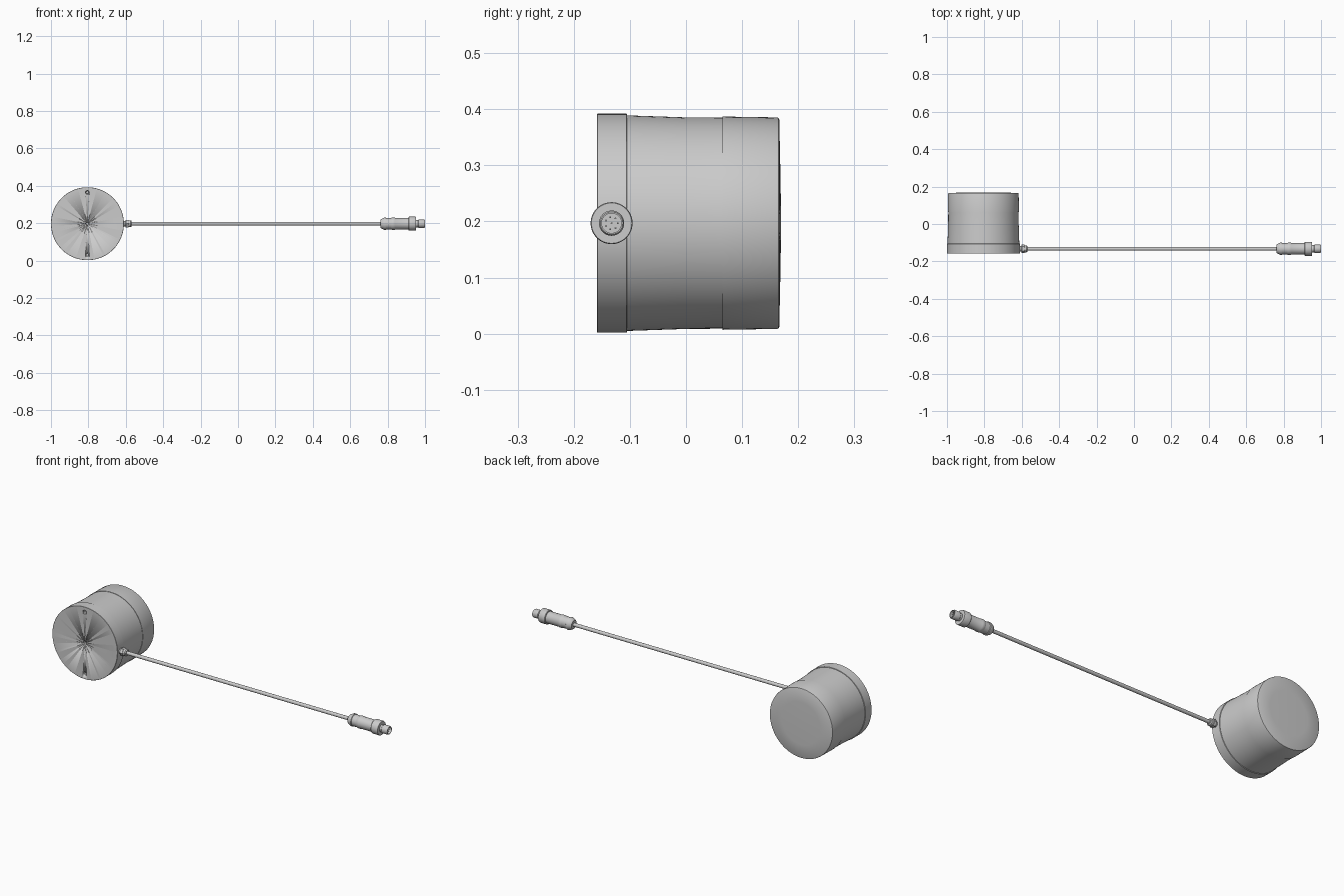
import bpy, bmesh, math
from math import radians
from mathutils import Vector

if "Cube" in bpy.data.objects:
    bpy.data.objects.remove(bpy.data.objects["Cube"])

CX, CZ = -0.805, 0.197      # drum axis (runs along y)
LY = -0.1326                # lead axis (runs along x)


def lathe(name, profile, origin, axis, segs=64):
    """Revolve (radius, position) points about the x or y axis through origin."""
    bm = bmesh.new()
    rings = []
    for r, p in profile:
        ring = []
        for i in range(1 if r == 0 else segs):
            a = 2 * math.pi * i / segs
            u, v = r * math.cos(a), r * math.sin(a)
            off = Vector((u, p, v)) if axis == 'Y' else Vector((p, u, v))
            ring.append(bm.verts.new(off + Vector(origin)))
        rings.append(ring)
    for a, b in zip(rings, rings[1:]):
        for i in range(segs):
            j = (i + 1) % segs
            quad = [a[i % len(a)], a[j % len(a)], b[j % len(b)], b[i % len(b)]]
            bm.faces.new(list(dict.fromkeys(quad)))
    bmesh.ops.recalc_face_normals(bm, faces=bm.faces)
    mesh = bpy.data.meshes.new(name)
    bm.to_mesh(mesh)
    bm.free()
    obj = bpy.data.objects.new(name, mesh)
    bpy.context.collection.objects.link(obj)
    bpy.ops.object.select_all(action='DESELECT')
    obj.select_set(True)
    bpy.context.view_layer.objects.active = obj
    bpy.ops.object.shade_smooth_by_angle(angle=radians(30))
    return obj


drum = (CX, 0, CZ)
lead = (0, LY, CZ)

# Mounting base with a centre hole and two screw holes
base = lathe("mounting_base", [(0, -0.159), (0.194, -0.159), (0.195, -0.158),
             (0.195, -0.106), (0.194, -0.105), (0, -0.105)], drum, 'Y', 96)
for i, dz in enumerate((-0.167, 0, 0.167)):
    cutter = lathe(f"hole_cutter_{i}", [(0, -0.17), (0.0105, -0.17), (0.0105, -0.152),
                   (0.007, -0.149), (0.007, -0.125), (0, -0.125)],
                   (CX, 0, CZ + dz + 0.0003), 'Y', 24)
    cutter.hide_render = True
    cutter.hide_set(True)
    cut = base.modifiers.new("hole", 'BOOLEAN')
    cut.operation = 'DIFFERENCE'
    cut.solver = 'EXACT'
    cut.object = cutter

# Tapered housing and slightly domed end cap
lathe("housing", [(0, -0.106), (0.192, -0.106), (0.192, -0.102), (0.1885, 0.0),
      (0.188, 0.067), (0, 0.067)], drum, 'Y', 96)
lathe("end_cap", [(0, 0.065), (0.190, 0.065), (0.1885, 0.162), (0.1875, 0.165),
      (0.185, 0.1662), (0.115, 0.1678), (0.045, 0.169), (0, 0.169)], drum, 'Y', 96)

# Cable gland: neck, hex nut and dome nut
lathe("gland_neck", [(0, -0.64), (0.014, -0.64), (0.014, -0.595), (0, -0.595)],
      lead, 'X', 32)
lathe("gland_hex_nut", [(0, -0.602), (0.020, -0.602), (0.022, -0.600),
      (0.022, -0.586), (0.020, -0.584), (0, -0.584)], lead, 'X', 6)
lathe("gland_dome_nut", [(0, -0.586), (0.0185, -0.586), (0.0185, -0.574),
      (0.015, -0.569), (0, -0.569)], lead, 'X', 32)

# Cable
lathe("cable", [(0, -0.60), (0.0095, -0.60), (0.0095, 0.80), (0, 0.80)], lead, 'X', 24)

# Plug: clamp nut, waisted grip, coupling ring
lathe("plug_clamp_nut", [(0, 0.763), (0.022, 0.763), (0.025, 0.766), (0.033, 0.782),
      (0.033, 0.790), (0.030, 0.792), (0.030, 0.82), (0, 0.82)], lead, 'X', 48)
lathe("plug_grip", [(0, 0.815), (0.028, 0.815), (0.0325, 0.823), (0.0325, 0.838),
      (0.031, 0.841), (0.031, 0.916), (0, 0.916)], lead, 'X', 48)
lathe("plug_coupling_ring", [(0, 0.912), (0.036, 0.912), (0.0374, 0.914),
      (0.0374, 0.950), (0.036, 0.953), (0, 0.953)], lead, 'X', 48)

# Hollow plug tip with contact pins
lathe("plug_tip", [(0, 0.945), (0.0195, 0.945), (0.0195, 0.963), (0.0225, 0.966),
      (0.0225, 0.995), (0.020, 1.0), (0.0175, 1.0), (0.0175, 0.972), (0, 0.972)],
      lead, 'X', 48)
pins = [(0, 0)] + [(0.011 * math.cos(k * math.tau / 7), 0.011 * math.sin(k * math.tau / 7))
                   for k in range(7)]
for k, (dy, dz) in enumerate(pins):
    lathe(f"contact_pin_{k}", [(0, 0.97), (0.0016, 0.97), (0.0016, 0.99), (0, 0.992)],
          (0, LY + dy, CZ + dz), 'X', 12)
